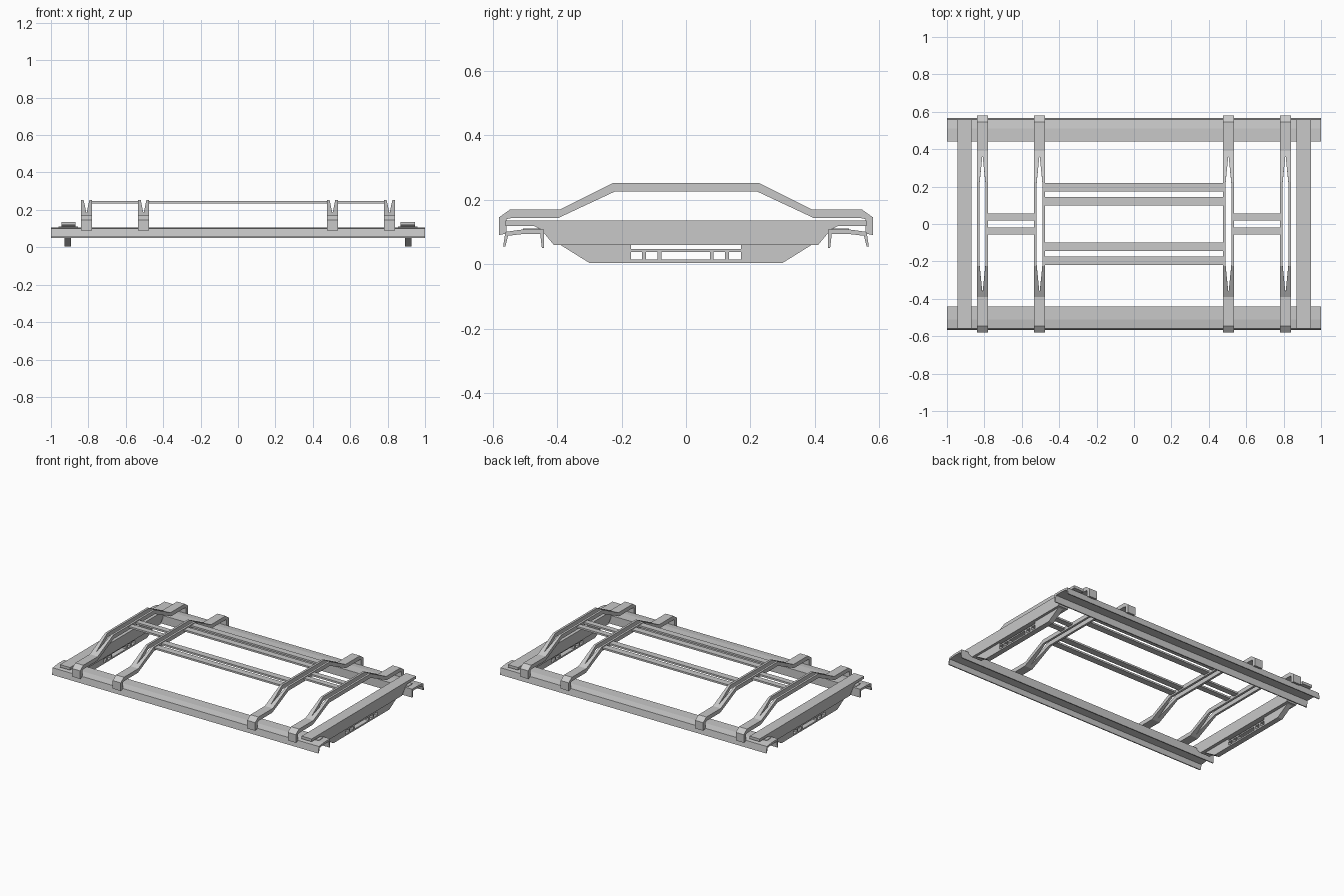
import bpy
import bmesh

cube = bpy.data.objects.get("Cube")
if cube:
    bpy.data.objects.remove(cube)

grey = bpy.data.materials.new("light grey steel")
grey.use_nodes = True
grey.diffuse_color = (0.58, 0.58, 0.58, 1)
grey.node_tree.nodes["Principled BSDF"].inputs["Base Color"].default_value = grey.diffuse_color


def finish(name, bm):
    bmesh.ops.recalc_face_normals(bm, faces=bm.faces[:])
    mesh = bpy.data.meshes.new(name)
    bm.to_mesh(mesh)
    bm.free()
    mesh.materials.append(grey)
    obj = bpy.data.objects.new(name, mesh)
    bpy.context.scene.collection.objects.link(obj)
    return obj


def extrude_x(name, profile, x0, x1):
    """Solid with a (y, z) profile running from x0 to x1."""
    bm = bmesh.new()
    face = bm.faces.new([bm.verts.new((x0, y, z)) for y, z in profile])
    new = bmesh.ops.extrude_face_region(bm, geom=[face])["geom"]
    moved = [v for v in new if isinstance(v, bmesh.types.BMVert)]
    bmesh.ops.translate(bm, verts=moved, vec=(x1 - x0, 0, 0))
    return finish(name, bm)


def box(name, x0, x1, y0, y1, z0, z1):
    return extrude_x(name, [(y0, z0), (y1, z0), (y1, z1), (y0, z1)], x0, x1)


def mirrored(half):
    return half + [(-y, z) for y, z in reversed(half)]


# Long side rails: open channels with a sloping outer shoulder
rail = [(0.567, 0.055), (0.56, 0.1), (0.51, 0.107), (0.44, 0.107), (0.44, 0.05),
        (0.447, 0.05), (0.452, 0.093), (0.51, 0.093), (0.552, 0.088), (0.56, 0.055)]
for s, side in ((-1, "front"), (1, "back")):
    extrude_x(side + "_side_rail", [(s * y, z) for y, z in rail], -1, 1)


def hoop(name, cx):
    """Bent strap that splits into two narrow bars over the middle."""
    # outer y, outer z, inner y, inner z, half width of the slit
    half = [(0.58, 0.09, 0.557, 0.095, 0), (0.58, 0.145, 0.557, 0.14, 0),
            (0.545, 0.17, 0.54, 0.143, 0), (0.39, 0.17, 0.395, 0.143, 0),
            (0.37, 0.18, 0.375, 0.153, 0), (0.225, 0.252, 0.221, 0.225, 0.015)]
    path = half + [(-a, b, -c, d, g) for a, b, c, d, g in reversed(half)]
    bm = bmesh.new()
    for s in (-1, 1):
        rings = []
        for yo, zo, yi, zi, gap in path:
            xa, xb = cx + s * gap, cx + s * 0.03
            rings.append([bm.verts.new(p) for p in
                          ((xa, yo, zo), (xb, yo, zo), (xb, yi, zi), (xa, yi, zi))])
        for i, (a, b) in enumerate(zip(rings, rings[1:])):
            for k in range(4):
                # no inner wall where the two halves meet
                if k == 3 and path[i][4] == path[i + 1][4] == 0:
                    continue
                n = (k + 1) % 4
                bm.faces.new((a[k], a[n], b[n], b[k]))
        bm.faces.new(rings[0])
        bm.faces.new(rings[-1])
    bmesh.ops.remove_doubles(bm, verts=bm.verts[:], dist=0.0001)
    return finish(name, bm)


beam = mirrored([(0.56, 0.118), (0.56, 0.136)])
beam = mirrored([(0.41, 0.06), (0.45, 0.108), (0.47, 0.118), (0.56, 0.118), (0.56, 0.136)])

for s, side in ((-1, "right"), (1, "left")):
    # Arched straps across the frame
    hoop(side + "_inner_hoop", s * 0.505)
    hoop(side + "_outer_hoop", s * 0.81)

    # End cross beam with its hanging cheeks
    x0, x1 = sorted((s * 0.87, s * 0.945))
    extrude_x(side + "_end_beam", beam, x0, x1)
    x0, x1 = s * 0.91 - 0.018, s * 0.91 + 0.018
    for t, end in ((-1, "front"), (1, "back")):
        cheek = [(0.17, 0.06), (0.39, 0.06), (0.3, 0.004), (0.17, 0.004)]
        extrude_x(f"{side}_{end}_cheek", [(t * y, z) for y, z in cheek], x0, x1)
        # Thin seat plate on the rail
        y0, y1 = sorted((t * 0.455, t * 0.505))
        box(f"{side}_{end}_seat_plate", s * 0.907 - 0.052, s * 0.907 + 0.052,
            y0, y1, 0.105, 0.111)

    # Step ladder between the cheeks
    box(side + "_step_upper_bar", x0, x1, -0.17, 0.17, 0.038, 0.047)
    box(side + "_step_tread", x0, x1, -0.17, 0.17, 0.004, 0.014)
    for y in (-0.13, -0.082, 0.08, 0.127):
        box(side + "_step_post", x0, x1, y - 0.006, y + 0.006, 0.014, 0.038)

    # Short bars joining the two hoops at each end
    x0, x1 = sorted((s * 0.534, s * 0.782))
    for t in (-1, 1):
        box(side + "_short_bar", x0, x1, t * 0.037 - 0.019, t * 0.037 + 0.019, 0.235, 0.247)

# Long bars between the inner hoops
for y in (-0.197, -0.122, 0.122, 0.197):
    box("long_bar", -0.477, 0.477, y - 0.022, y + 0.022, 0.235, 0.247)
